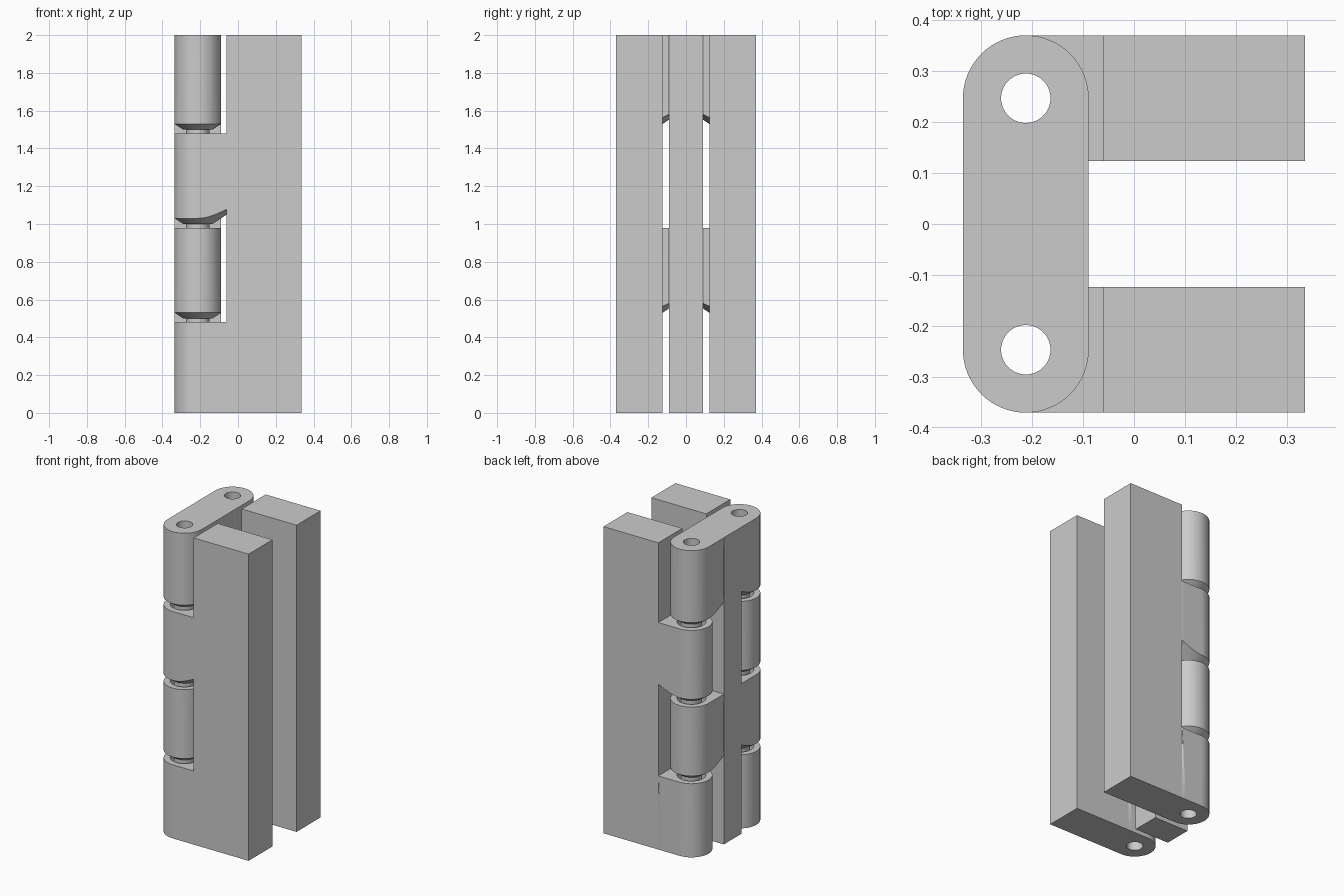
import bpy, bmesh, math

default = bpy.data.objects.get("Cube")
if default:
    bpy.data.objects.remove(default, do_unlink=True)

AX, AY, R = -0.2125, 0.247, 0.1235   # hinge axis and knuckle radius
EDGE = 0.336                         # outer end of the leaves
WALL = -0.06                         # leaf face behind the knuckles
WEB = 0.09                           # half width of the link web
HOLE, PIN, SOCKET, FOOT = 0.0485, 0.062, 0.085, 0.078
DEPTH = 0.12                         # socket depth
SEG = 64
GREY = (0.6, 0.6, 0.6, 1)

grey = bpy.data.materials.new("plain grey")
grey.use_nodes = True
grey.diffuse_color = GREY
grey.node_tree.nodes["Principled BSDF"].inputs["Base Color"].default_value = GREY


def add_object(name, bm):
    bm.normal_update()
    bmesh.ops.recalc_face_normals(bm, faces=bm.faces)
    if bm.calc_volume(signed=True) < 0:
        bmesh.ops.reverse_faces(bm, faces=bm.faces)
    mesh = bpy.data.meshes.new(name)
    bm.to_mesh(mesh)
    bm.free()
    mesh.materials.append(grey)
    obj = bpy.data.objects.new(name, mesh)
    bpy.context.collection.objects.link(obj)
    return obj


def prism(name, outline, z0, z1):
    bm = bmesh.new()
    low = [bm.verts.new((x, y, z0)) for x, y in outline]
    high = [bm.verts.new((x, y, z1)) for x, y in outline]
    bm.faces.new(low[::-1])
    bm.faces.new(high)
    for i in range(len(low)):
        bm.faces.new((low[i - 1], low[i], high[i], high[i - 1]))
    return add_object(name, bm)


def block(name, x0, x1, y0, y1):
    return prism(name, [(x0, y0), (x1, y0), (x1, y1), (x0, y1)], 0, 2)


def lathe(name, y, profile):
    """Ring turned from a closed (radius, height) profile round a hinge axis."""
    bm = bmesh.new()
    rings = []
    for i in range(SEG):
        a = 2 * math.pi * i / SEG
        rings.append([bm.verts.new((AX + r * math.cos(a), y + r * math.sin(a), z))
                      for r, z in profile])
    for i in range(SEG):
        a, b = rings[i - 1], rings[i]
        for j in range(len(profile)):
            bm.faces.new((a[j - 1], b[j - 1], b[j], a[j]))
    return add_object(name, bm)


def smooth(obj):
    bpy.ops.object.select_all(action="DESELECT")
    obj.select_set(True)
    bpy.context.view_layer.objects.active = obj
    bpy.ops.object.shade_smooth_by_angle(angle=math.radians(25))


def knuckle(name, outline, y, z0, z1):
    # Turned limits: conical underside above a gap, bore, and socket below a gap
    limits = [(HOLE, z0), (FOOT, z0), (0.303, z0 + 0.15)] if z0 > 0 else [(HOLE, 0), (0.303, 0)]
    limits.append((0.303, z1))
    if z1 < 2:
        limits += [(SOCKET, z1), (SOCKET, z1 - DEPTH), (HOLE, z1 - DEPTH)]
    else:
        limits.append((HOLE, z1))
    tool = lathe("limits", y, limits)
    obj = prism(name, outline, z0 - 0.02, z1 + 0.02)
    mod = obj.modifiers.new("trim", "BOOLEAN")
    mod.operation, mod.solver, mod.object = "INTERSECT", "MANIFOLD", tool
    smooth(obj)
    bpy.ops.object.modifier_apply(modifier="trim")
    bpy.data.objects.remove(tool, do_unlink=True)
    # Hollow pin reaching down into the socket below
    if z0 > 0:
        smooth(lathe(name + "_pin", y, [(HOLE, z0 - DEPTH), (PIN, z0 - DEPTH), (PIN, z0), (HOLE, z0)]))


def arc(y, start, end, steps=32):
    angles = [math.radians(start + (end - start) * i / steps) for i in range(steps + 1)]
    return [(AX + R * math.cos(a), y + R * math.sin(a)) for a in angles]


# Web of the link joining both hinge axes
block("link_web", AX - R, AX + R, -WEB, WEB)

for name, side in (("front", -1), ("back", 1)):
    y = side * AY
    # Leaf plate with two knuckles
    block(name + "_leaf", WALL, EDGE, y - R, y + R)
    leaf_outline = arc(y, 90, 270) + [(WALL, y - R), (WALL, y + R)]
    knuckle(name + "_leaf_lower_knuckle", leaf_outline, y, 0, 0.48)
    knuckle(name + "_leaf_upper_knuckle", leaf_outline, y, 1.0, 1.48)
    # Link knuckles between them
    turn = 0 if side > 0 else 180
    link_outline = arc(y, turn, turn + 180) + [(AX - side * R, side * WEB), (AX + side * R, side * WEB)]
    knuckle(name + "_link_lower_knuckle", link_outline, y, 0.5, 0.98)
    knuckle(name + "_link_upper_knuckle", link_outline, y, 1.5, 2)
